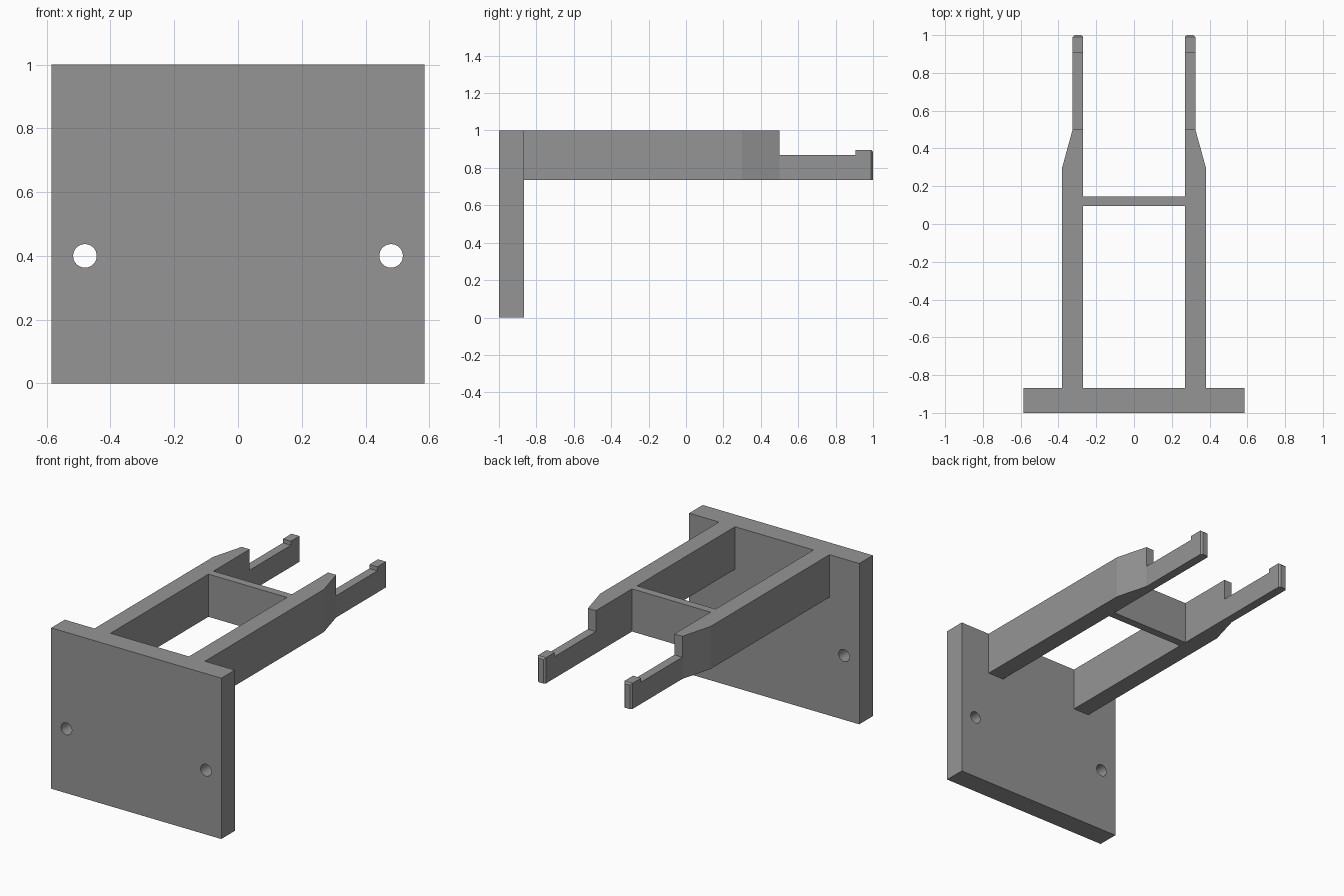
import bpy, bmesh
from mathutils import Matrix

cube = bpy.data.objects.get("Cube")
if cube:
    bpy.data.objects.remove(cube, do_unlink=True)

grey = bpy.data.materials.new("plain grey")
grey.use_nodes = True
GREY = (0.3, 0.3, 0.3, 1)
grey.diffuse_color = GREY
grey.node_tree.nodes["Principled BSDF"].inputs["Base Color"].default_value = GREY

FLOOR, TOP = 0.735, 1.0
BACK = -0.867


def add_object(name, bm):
    bmesh.ops.recalc_face_normals(bm, faces=bm.faces)
    mesh = bpy.data.meshes.new(name)
    bm.to_mesh(mesh)
    bm.free()
    mesh.materials.append(grey)
    obj = bpy.data.objects.new(name, mesh)
    bpy.context.collection.objects.link(obj)
    return obj


def add_box(bm, x0, x1, y0, y1, z0, z1):
    size = Matrix.Diagonal((x1 - x0, y1 - y0, z1 - z0, 1))
    place = Matrix.Translation(((x0 + x1) / 2, (y0 + y1) / 2, (z0 + z1) / 2))
    return bmesh.ops.create_cube(bm, size=1, matrix=place @ size)["verts"]


def cut(obj, cutter):
    cutter.hide_render = True
    cutter.hide_set(True)
    mod = obj.modifiers.new("cut", "BOOLEAN")
    mod.operation = "DIFFERENCE"
    mod.solver = "EXACT"
    mod.object = cutter
    # Bake the cut, then discard the cutter
    graph = bpy.context.evaluated_depsgraph_get()
    baked = bpy.data.meshes.new_from_object(obj.evaluated_get(graph))
    obj.modifiers.clear()
    obj.data = baked
    bpy.data.objects.remove(cutter, do_unlink=True)


# Upright mounting plate with two screw holes
bm = bmesh.new()
add_box(bm, -0.585, 0.585, -1, BACK, 0, TOP)
plate = add_object("mounting_plate", bm)
bm = bmesh.new()
for x in (-0.48, 0.48):
    place = Matrix.Translation((x, -0.93, 0.4)) @ Matrix.Rotation(1.5707963, 4, "X")
    bmesh.ops.create_cone(bm, cap_ends=True, segments=32, radius1=0.037,
                          radius2=0.037, depth=0.4, matrix=place)
cut(plate, add_object("hole_cutter", bm))

# Arms: side profile in y and z, extruded across, with the outside tapered
PROFILE = [(BACK, FLOOR), (0.3, FLOOR), (0.5, FLOOR), (1, FLOOR), (1, 0.895),
           (0.905, 0.895), (0.905, 0.87), (0.5, 0.87), (0.5, TOP),
           (0.3, TOP), (BACK, TOP)]
INNER, OUTER, TIP = 0.27, 0.38, 0.325
for name, side in (("left_arm", 1), ("right_arm", -1)):
    bm = bmesh.new()
    rows = []
    for y, z in PROFILE:
        width = TIP if y > 0.4 else OUTER
        rows.append([bm.verts.new((side * x, y, z)) for x in (INNER, width)])
    for a, b in zip(rows, rows[1:] + rows[:1]):
        bm.faces.new((a[0], b[0], b[1], a[1]))
    # Inner wall is one flat face, outer wall is split at the taper
    bm.faces.new([r[0] for r in rows])
    for section in ((0, 1, 9, 10), (1, 2, 7, 8, 9), (2, 3, 4, 5, 6, 7)):
        bm.faces.new([rows[i][1] for i in section])
    # Small chamfer around the tip, except underneath
    edges = [e for e in bm.edges if all(v.co.y > 0.99 for v in e.verts)
             and any(v.co.z > 0.8 for v in e.verts)]
    bmesh.ops.bevel(bm, geom=edges, offset=0.01, segments=1, affect="EDGES")
    add_object(name, bm)

# Cross brace joining the arms
bm = bmesh.new()
add_box(bm, -INNER, INNER, 0.095, 0.145, FLOOR, TOP)
add_object("cross_brace", bm)
